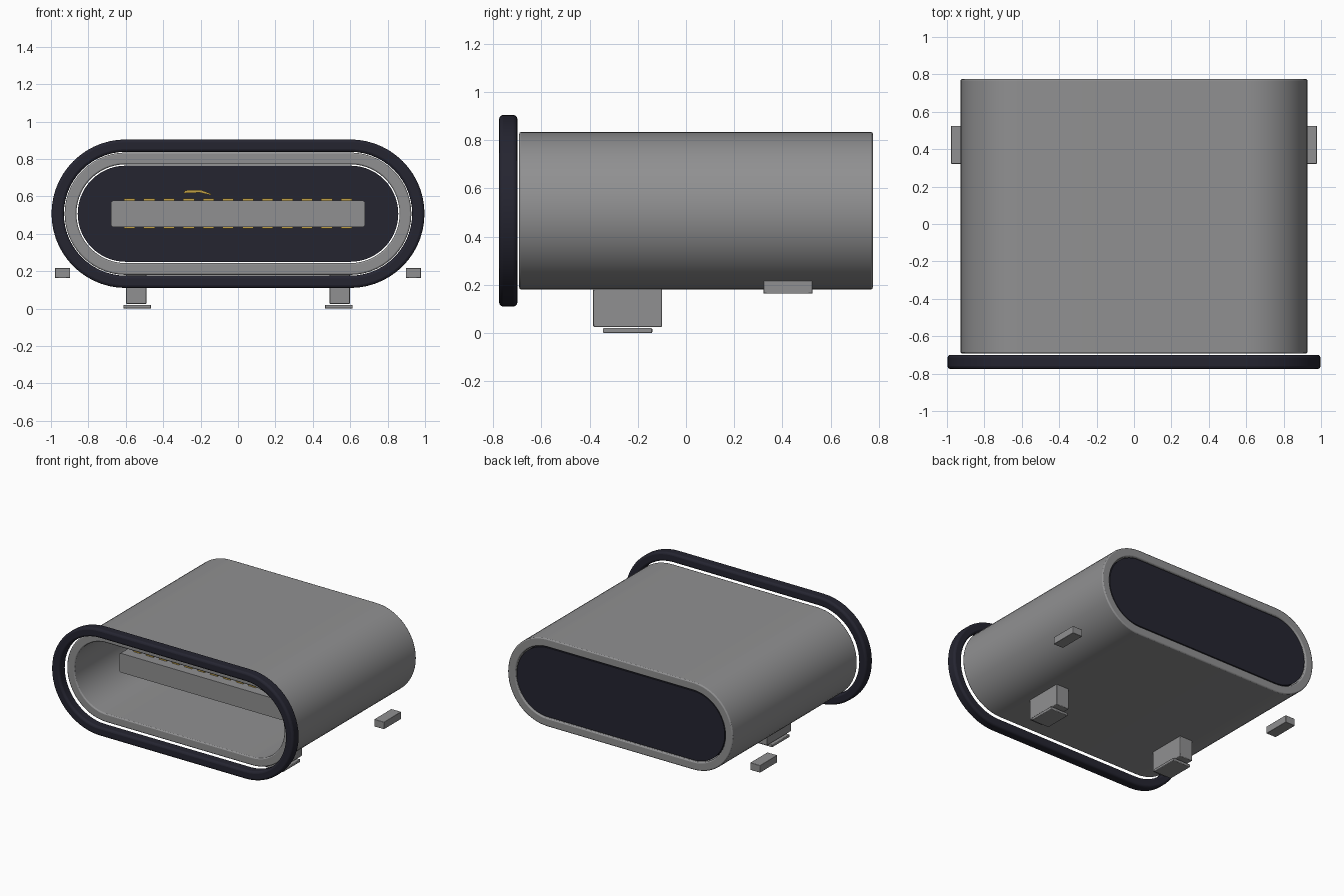
import bpy, bmesh, math

if "Cube" in bpy.data.objects:
    bpy.data.objects.remove(bpy.data.objects["Cube"])

CZ = 0.507      # height of the port axis
HALF = 0.6      # half length of the straight part of the stadium outline


def material(name, rgb):
    m = bpy.data.materials.new(name)
    m.diffuse_color = (*rgb, 1)
    m.use_nodes = True
    m.node_tree.nodes["Principled BSDF"].inputs["Base Color"].default_value = m.diffuse_color
    return m


STEEL = material("grey steel", (0.28, 0.28, 0.285))
RUBBER = material("dark navy plastic", (0.018, 0.018, 0.030))
GOLD = material("gold contact", (0.55, 0.36, 0.06))


def finish(bm, name, mat, bevel=0, segments=2):
    bmesh.ops.recalc_face_normals(bm, faces=bm.faces)
    me = bpy.data.meshes.new(name)
    bm.to_mesh(me)
    bm.free()
    me.materials.append(mat)
    ob = bpy.data.objects.new(name, me)
    bpy.context.collection.objects.link(ob)
    if bevel:
        mod = ob.modifiers.new("soft edges", 'BEVEL')
        mod.width, mod.segments = bevel, segments
        mod.limit_method, mod.angle_limit = 'ANGLE', math.radians(40)
    bpy.ops.object.select_all(action='DESELECT')
    ob.select_set(True)
    bpy.context.view_layer.objects.active = ob
    bpy.ops.object.shade_smooth_by_angle(angle=math.radians(35))
    return ob


def stadium(r, n=28):
    pts = []
    for side in (1, -1):
        for i in range(n + 1):
            a = -math.pi / 2 + math.pi * i / n
            pts.append((side * (HALF + r * math.cos(a)), CZ + side * r * math.sin(a)))
    return pts


def stadium_ring(name, r_out, r_in, y0, y1, mat, bevel, segments=2):
    bm = bmesh.new()
    loops = [[bm.verts.new((x, y, z)) for x, z in stadium(r)]
             for r, y in ((r_out, y0), (r_out, y1), (r_in, y1), (r_in, y0))]
    n = len(loops[0])
    for k in range(4):
        a, b = loops[k], loops[(k + 1) % 4]
        for i in range(n):
            j = (i + 1) % n
            bm.faces.new((a[i], a[j], b[j], b[i]))
    return finish(bm, name, mat, bevel, segments)


def prism(name, pts, y0, y1, mat, bevel=0):
    """Extrude an x-z outline along y."""
    bm = bmesh.new()
    face = bm.faces.new([bm.verts.new((x, y0, z)) for x, z in pts])
    ext = bmesh.ops.extrude_face_region(bm, geom=[face])
    for v in ext["geom"]:
        if isinstance(v, bmesh.types.BMVert):
            v.co.y = y1
    return finish(bm, name, mat, bevel)


def box(name, x0, x1, y0, y1, z0, z1, mat, bevel=0):
    return prism(name, [(x0, z0), (x1, z0), (x1, z1), (x0, z1)], y0, y1, mat, bevel)


# Housing: outer shell, front sealing ring and rear plug
stadium_ring("shell", 0.327, 0.264, -0.692, 0.775, STEEL, 0.008)
stadium_ring("sealing_ring", 0.397, 0.331, -0.775, -0.70, RUBBER, 0.015, 3)
prism("rear_plug", stadium(0.257), 0.68, 0.768, RUBBER)

# Centre tongue with rounded corners
corner = 0.018
outline = []
for cx, cz, start in ((0.662, 0.56, 0), (-0.662, 0.56, 90),
                      (-0.662, 0.453, 180), (0.662, 0.453, 270)):
    for i in range(5):
        a = math.radians(start + 22.5 * i)
        outline.append((cx + corner * math.cos(a), cz + corner * math.sin(a)))
prism("tongue", outline, -0.43, 0.69, STEEL)

# Two rows of twelve contacts
for row, z in (("upper", 0.578), ("lower", 0.427)):
    for i in range(12):
        x = (i - 5.5) * 0.1055
        box(f"{row}_contact_{i + 1}", x - 0.03, x + 0.03, -0.36, 0.68, z, z + 0.009, GOLD)

# Loose bent contact above the tongue
prism("bent_contact", [(-0.29, 0.616), (-0.205, 0.62), (-0.145, 0.606),
                       (-0.145, 0.614), (-0.20, 0.635), (-0.285, 0.632)],
      0.60, 0.66, GOLD)

# Mounting legs, feet and side tabs, mirrored left and right
for label, s in (("right", 1), ("left", -1)):
    box(f"{label}_leg", s * 0.49, s * 0.598, -0.385, -0.10, 0.025, 0.182, STEEL, 0.004)
    box(f"{label}_foot", s * 0.465, s * 0.613, -0.345, -0.14, 0.0, 0.02, STEEL, 0.004)
    box(f"{label}_side_tab", s * 0.897, s * 0.978, 0.322, 0.525, 0.163, 0.217, STEEL, 0.003)
